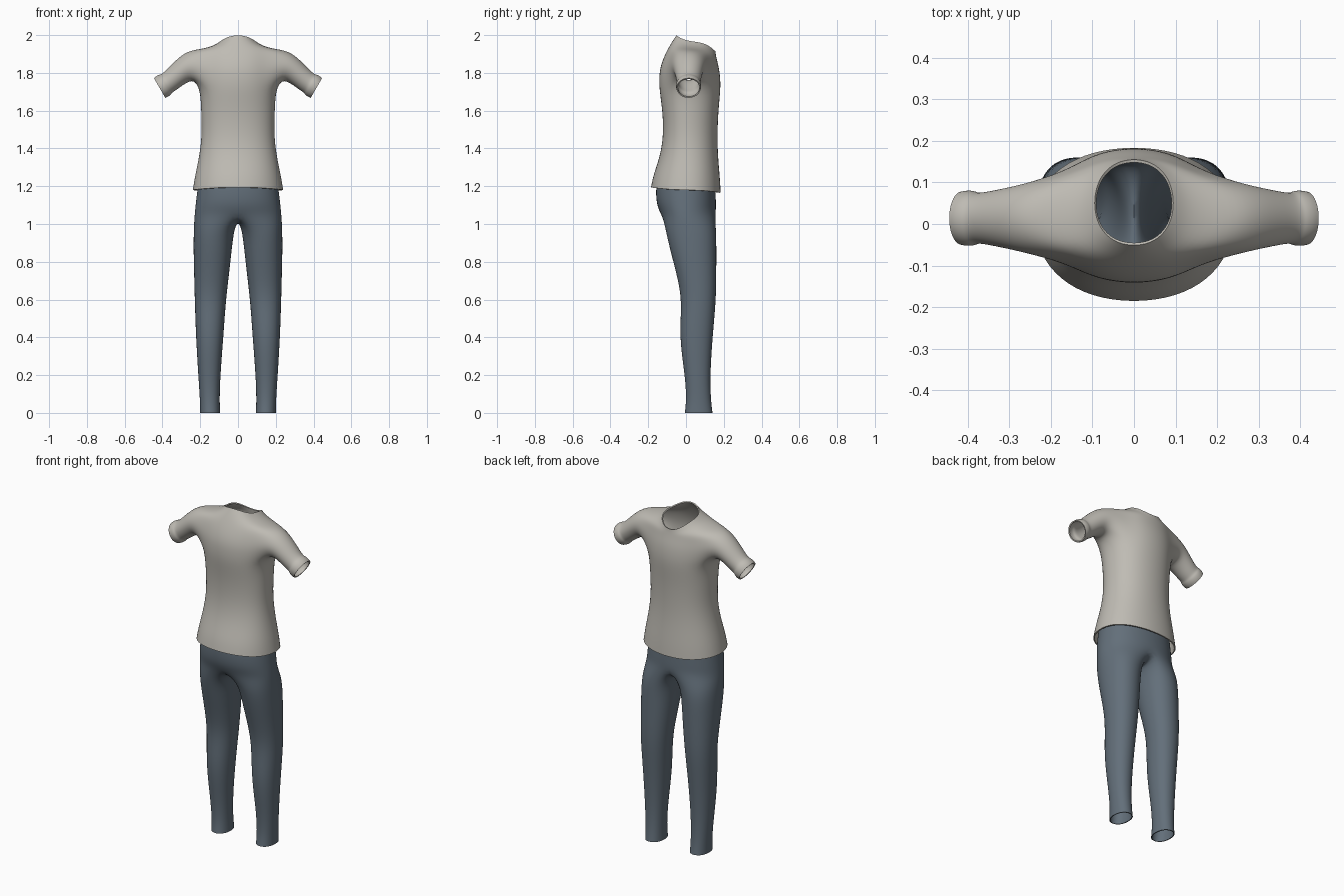
import bpy
import bmesh
from math import sin, cos, pi, radians

default_cube = bpy.data.objects.get("Cube")
if default_cube:
    bpy.data.objects.remove(default_cube, do_unlink=True)


def make_material(name, color):
    mat = bpy.data.materials.new(name)
    mat.use_nodes = True
    mat.diffuse_color = (*color, 1)
    mat.node_tree.nodes["Principled BSDF"].inputs["Base Color"].default_value = (*color, 1)
    return mat


def soft(value, power=0.92):
    """Slightly squared-off version of a sine or cosine."""
    return (1 if value >= 0 else -1) * abs(value) ** power


def half_ring(bm, side_z, front_z, back_z, width, front, back, centre=0.01):
    """Nine points from the middle of one side, round the flank, to the other."""
    ring = []
    for i in range(9):
        angle = (i - 4) * pi / 8
        c, s = soft(cos(angle)), soft(sin(angle))
        depth = front - centre if s > 0 else back + centre
        end_z = front_z if s > 0 else back_z
        z = side_z + (end_z - side_z) * sin(angle) ** 2
        x = 0 if i in (0, 8) else width * c * 1.02
        ring.append(bm.verts.new((x, centre + depth * s * 1.015, z)))
    return ring


def loft(bm, lower, upper, closed=False, skip=()):
    """Join two rings of points with quads, leaving out skipped columns."""
    count = len(lower)
    for i in range(count if closed else count - 1):
        if i not in skip:
            j = (i + 1) % count
            bm.faces.new((lower[i], lower[j], upper[j], upper[i]))


def finish(bm, name, mat, thickness):
    """Mirror, smooth and thicken a half garment."""
    mesh = bpy.data.meshes.new(name)
    bm.to_mesh(mesh)
    bm.free()
    mesh.materials.append(mat)
    obj = bpy.data.objects.new(name, mesh)
    bpy.context.collection.objects.link(obj)
    mirror = obj.modifiers.new("mirror", 'MIRROR')
    mirror.use_clip = True
    subdivide = obj.modifiers.new("smooth", 'SUBSURF')
    subdivide.levels = subdivide.render_levels = 2
    shell = obj.modifiers.new("cloth", 'SOLIDIFY')
    shell.thickness = thickness
    shell.offset = -1
    bpy.ops.object.select_all(action='DESELECT')
    obj.select_set(True)
    bpy.context.view_layer.objects.active = obj
    for modifier in list(obj.modifiers):
        bpy.ops.object.modifier_apply(modifier=modifier.name)
    bpy.ops.object.shade_smooth_by_angle(angle=radians(50))
    return obj


# Shirt body, hem to neckline: side z, front z, back z, half width, front, back, centre
shirt = bmesh.new()
body_rows = [
    (1.18, 1.165, 1.195, .24, .185, .187),
    (1.25, 1.24, 1.26, .229, .181, .174),
    (1.36, 1.36, 1.36, .205, .17, .138),
    (1.47, 1.47, 1.47, .191, .167, .12),
    (1.6, 1.6, 1.6, .195, .172, .125),
    (1.71, 1.71, 1.71, .2, .184, .142),
    (1.77, 1.77, 1.77, .205, .183, .143),
    (1.82, 1.82, 1.82, .205, .177, .139),
    (1.87, 1.86, 1.87, .2, .167, .124),
    (1.928, 1.885, 1.92, .19, .161, .1),
    (1.943, 1.9, 1.962, .13, .158, .077, .03),
    (1.965, 1.912, 2.0, .095, .156, .052, .05),
]
body = [half_ring(shirt, *row) for row in body_rows]
ARM_LOW, ARM_HIGH = 5, 9
for r in range(len(body) - 1):
    armhole = range(2, 6) if ARM_LOW <= r < ARM_HIGH else ()
    loft(shirt, body[r], body[r + 1], skip=armhole)

# Armhole edge, starting on top of the shoulder and running round the back first
top, bottom = body[ARM_HIGH], body[ARM_LOW]
edge = [top[4], top[3]]
edge += [body[r][2] for r in range(ARM_HIGH, ARM_LOW - 1, -1)]
edge += bottom[3:6]
edge += [body[r][6] for r in range(ARM_LOW, ARM_HIGH + 1)]
edge.append(top[5])

# Sleeve and turned cuff: centre x, centre z, height radius, depth radius, tilt
sleeve_rows = [
    (.25, 1.842, .077, .086, 13),
    (.305, 1.806, .066, .073, 22),
    (.355, 1.76, .058, .063, 28),
    (.378, 1.744, .056, .06, 30),
    (.386, 1.738, .061, .066, 30),
    (.402, 1.728, .063, .067, 30),
    (.415, 1.72, .06, .064, 30),
]
for x, z, tall, deep, tilt in sleeve_rows:
    lean = radians(tilt)
    ring = []
    for k in range(16):
        t = k * pi / 8
        up = tall * cos(t) * 1.025
        ring.append(shirt.verts.new((x + up * sin(lean), .014 - deep * sin(t) * 1.025,
                                     z + up * cos(lean))))
    loft(shirt, edge, ring, closed=True)
    edge = ring

finish(shirt, "shirt", make_material("warm grey cloth", (.52, .5, .455)), .007)

# Trouser hips, waist down to the fork
trousers = bmesh.new()
hip_rows = [
    (1.24, 1.24, 1.24, .207, .156, .155, 0),
    (1.17, 1.17, 1.17, .217, .157, .161, 0),
    (1.1, 1.11, 1.1, .225, .16, .156, 0),
    (1.04, 1.07, 1.05, .231, .16, .133, 0),
]
hips = [half_ring(trousers, *row) for row in hip_rows]
for upper, lower in zip(hips, hips[1:]):
    loft(trousers, lower, upper)

# Strip under the fork closes the top of the leg
fork = [trousers.verts.new((0, y, z)) for y, z in ((.09, 1.025), (.02, 1.015), (-.06, 1.02))]
above = hips[-1] + fork

# Leg, thigh to ankle: z, outer x, inner x, front, back
leg_rows = [
    (.97, .234, .022, .16, .108),
    (.85, .235, .035, .16, .08),
    (.7, .231, .052, .16, .04),
    (.58, .228, .066, .157, .021),
    (.4, .222, .078, .14, .036),
    (.2, .21, .094, .127, .005),
    (.07, .201, .098, .131, -.003),
    (0, .2, .095, .14, .006),
]
for z, outer, inner, front, back in leg_rows:
    mid_x, mid_y = (outer + inner) / 2, (front - back) / 2
    half_w, half_d = (outer - inner) / 2 * 1.045, (front + back) / 2 * 1.045
    ring = []
    for k in range(12):
        t = (k - 4) * pi / 6
        ring.append(trousers.verts.new((mid_x + half_w * soft(cos(t)),
                                        mid_y + half_d * soft(sin(t)), z)))
    loft(trousers, ring, above, closed=True)
    above = ring

finish(trousers, "trousers", make_material("slate blue cloth", (.125, .16, .195)), .005)
